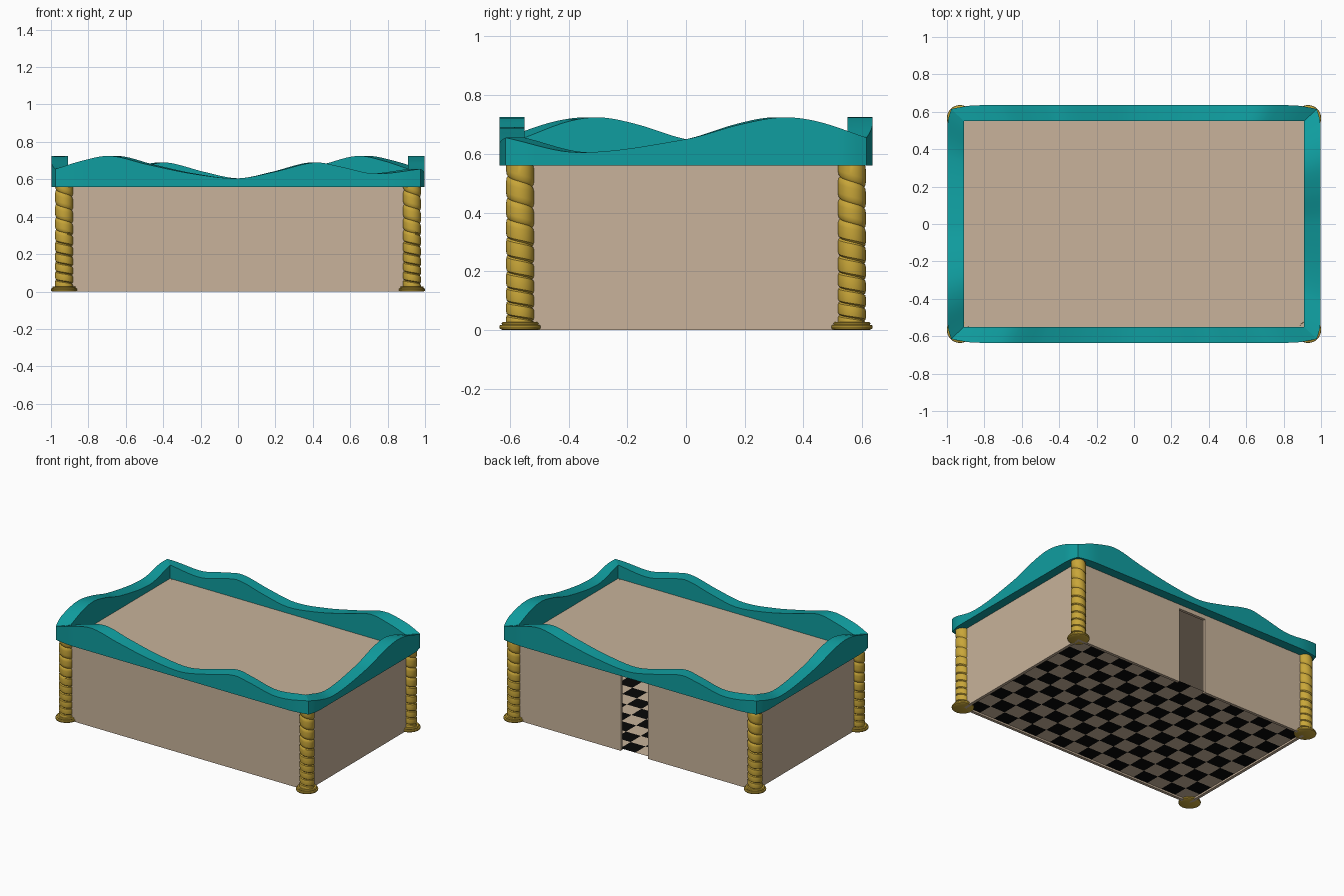
import bpy, bmesh, math
from mathutils import Matrix

if "Cube" in bpy.data.objects:
    bpy.data.objects.remove(bpy.data.objects["Cube"])


def material(name, rgb):
    m = bpy.data.materials.new(name)
    m.diffuse_color = (*rgb, 1)
    m.use_nodes = True
    m.node_tree.nodes["Principled BSDF"].inputs["Base Color"].default_value = m.diffuse_color
    return m


BEIGE = material("beige plaster", (0.58, 0.45, 0.325))
TEAL = material("teal trim", (0.005, 0.34, 0.35))
GOLD = material("gold", (0.58, 0.38, 0.04))
BLACK = material("black tile", (0.002, 0.002, 0.002))
TAU = 2 * math.pi
H = 0.56                      # wall height
CX, CY = 0.93, 0.565          # column centres


def finish(bm, name, mats, smooth=None, fix=True):
    bmesh.ops.remove_doubles(bm, verts=bm.verts, dist=1e-5)
    if fix:
        bmesh.ops.recalc_face_normals(bm, faces=bm.faces)
    me = bpy.data.meshes.new(name)
    bm.to_mesh(me)
    bm.free()
    for m in mats:
        me.materials.append(m)
    ob = bpy.data.objects.new(name, me)
    bpy.context.collection.objects.link(ob)
    if smooth:
        bpy.ops.object.select_all(action='DESELECT')
        ob.select_set(True)
        bpy.context.view_layer.objects.active = ob
        bpy.ops.object.shade_smooth_by_angle(angle=math.radians(smooth))
    return ob


def box(name, x0, x1, y0, y1, z0, z1, mat):
    bm = bmesh.new()
    mx = Matrix.Translation(((x0 + x1) / 2, (y0 + y1) / 2, (z0 + z1) / 2)) @ \
        Matrix.Diagonal((x1 - x0, y1 - y0, z1 - z0, 1))
    bmesh.ops.create_cube(bm, size=1, matrix=mx)
    return finish(bm, name, [mat])


# Walls, with a doorway in the back, and flat roof
WX, WY, T, DOOR = 0.935, 0.57, 0.02, 0.105
box("front_wall", -WX, WX, -WY, -WY + T, 0, 0.55, BEIGE)
box("left_wall", -WX, -WX + T, -WY + T, WY - T, 0, 0.55, BEIGE)
box("right_wall", WX - T, WX, -WY + T, WY - T, 0, 0.55, BEIGE)
box("back_wall_left", -WX, -DOOR, WY - T, WY, 0, 0.55, BEIGE)
box("back_wall_right", DOOR, WX, WY - T, WY, 0, 0.55, BEIGE)
box("door_lintel", -DOOR, DOOR, WY - T, WY, 0.53, 0.55, BEIGE)
box("roof", -WX, WX, -WY, WY, 0.55, 0.561, BEIGE)

# Chequered floor
bm = bmesh.new()
NX, NY = 16, 10
FX, FY = WX - T, WY - T / 2
bmesh.ops.create_grid(bm, x_segments=NX, y_segments=NY, size=1,
                      matrix=Matrix.Translation((0, 0, 0.012)) @ Matrix.Diagonal((FX, FY, 1, 1)))
for f in bm.faces:
    c = f.calc_center_median()
    i, j = int((c.x / FX + 1) / 2 * NX), int((c.y / FY + 1) / 2 * NY)
    f.material_index = (i + j) % 2
finish(bm, "chequered_floor", [BEIGE, BLACK], fix=False)


# Twisted column shafts: a ring of rows that follow the helix
def shaft_mesh(bm, cx, cy):
    prof = [(0.0, 0.041), (0.1, 0.0465), (0.3, 0.048), (0.7, 0.048), (0.9, 0.0465)]
    n, turns = 32, 10

    def vert(k, s):
        off, r = prof[k % len(prof)]
        u = k // len(prof) + off - s / n
        z = H * (2 ** (u / 9.7) - 1)          # pitch grows with height
        a = TAU * s / n
        return bm.verts.new((cx + r * math.cos(a), cy + r * math.sin(a), min(max(z, 0.005), H + 0.002)))

    rows = [[vert(k, s) for s in range(n + 1)] for k in range((turns + 1) * len(prof) + 1)]
    for a, b in zip(rows, rows[1:]):
        for s in range(n):
            q = (a[s], a[s + 1], b[s + 1], b[s])
            if max(v.co.z for v in q) - min(v.co.z for v in q) > 1e-6:
                bm.faces.new(q)
    bmesh.ops.dissolve_degenerate(bm, edges=bm.edges, dist=1e-6)


# Round moulded column base
def base_mesh(bm, cx, cy):
    prof = [(0, 0), (0.06, 0), (0.069, 0.004), (0.071, 0.010), (0.069, 0.016), (0.062, 0.018),
            (0.063, 0.024), (0.058, 0.028), (0.04, 0.028)]
    vs = [bm.verts.new((cx + r, cy, z)) for r, z in prof]
    es = [bm.edges.new(p) for p in zip(vs, vs[1:])]
    bmesh.ops.spin(bm, geom=vs + es, cent=(cx, cy, 0), axis=(0, 0, 1), angle=TAU, steps=32)


for sx, side in ((-1, "left"), (1, "right")):
    for sy, end in ((-1, "front"), (1, "back")):
        for kind, fn in (("column", shaft_mesh), ("column_base", base_mesh)):
            bm = bmesh.new()
            fn(bm, sx * CX, sy * CY)
            finish(bm, f"{end}_{side}_{kind}", [GOLD], 35)


# Wavy parapet
def curve(pts, x):
    """Cubic interpolation through a few points."""
    def slope(i):
        a, b = pts[max(i - 1, 0)], pts[min(i + 1, len(pts) - 1)]
        return (b[1] - a[1]) / (b[0] - a[0])
    i = max(k for k in range(len(pts) - 1) if pts[k][0] <= x + 1e-6)
    (x0, y0), (x1, y1) = pts[i], pts[i + 1]
    h = x1 - x0
    t = (x - x0) / h
    return ((2*t**3 - 3*t*t + 1) * y0 + (t**3 - 2*t*t + t) * h * slope(i)
            + (3*t*t - 2*t**3) * y1 + (t**3 - t*t) * h * slope(i + 1))


FRONT = [(-1, .655), (-.85, .7), (-.7, .725), (-.5, .68), (-.25, .63), (0, .605), (.2, .64),
         (.42, .69), (.55, .67), (.75, .63), (1, .655)]
SIDE = [(-1, .655), (-.6, .605), (0, .65), (.3, .7), (.53, .724), (.73, .71), (1, .655)]


def bar(name, pts, half_out, half_in, d_out, d_in, angle):
    bm = bmesh.new()
    n, rows = 60, []
    for k in range(n + 1):
        t = 2 * k / n - 1
        bow = 0.02 * math.sin(min(1, (1 - abs(t)) / 0.15) * math.pi / 2)
        o = (t * half_out, -d_out - bow)
        i = (t * half_in, -d_in)
        z = curve(pts, t)
        rows.append([bm.verts.new(p) for p in
                     ((*o, H), (*o, z), (*i, z), (*i, H))])
    for a, b in zip(rows, rows[1:]):
        for j in range(4):
            bm.faces.new((a[j], b[j], b[(j + 1) % 4], a[(j + 1) % 4]))
    bm.faces.new(rows[0])
    bm.faces.new(rows[-1][::-1])
    bm.transform(Matrix.Rotation(angle, 4, 'Z'))
    finish(bm, name, [TEAL], 30)


bar("front_parapet", FRONT, 0.977, 0.91, 0.615, 0.55, 0)
bar("back_parapet", FRONT, 0.977, 0.91, 0.615, 0.55, math.pi)
bar("right_parapet", SIDE, 0.615, 0.55, 0.977, 0.91, math.pi / 2)
bar("left_parapet", SIDE, 0.615, 0.55, 0.977, 0.91, -math.pi / 2)
